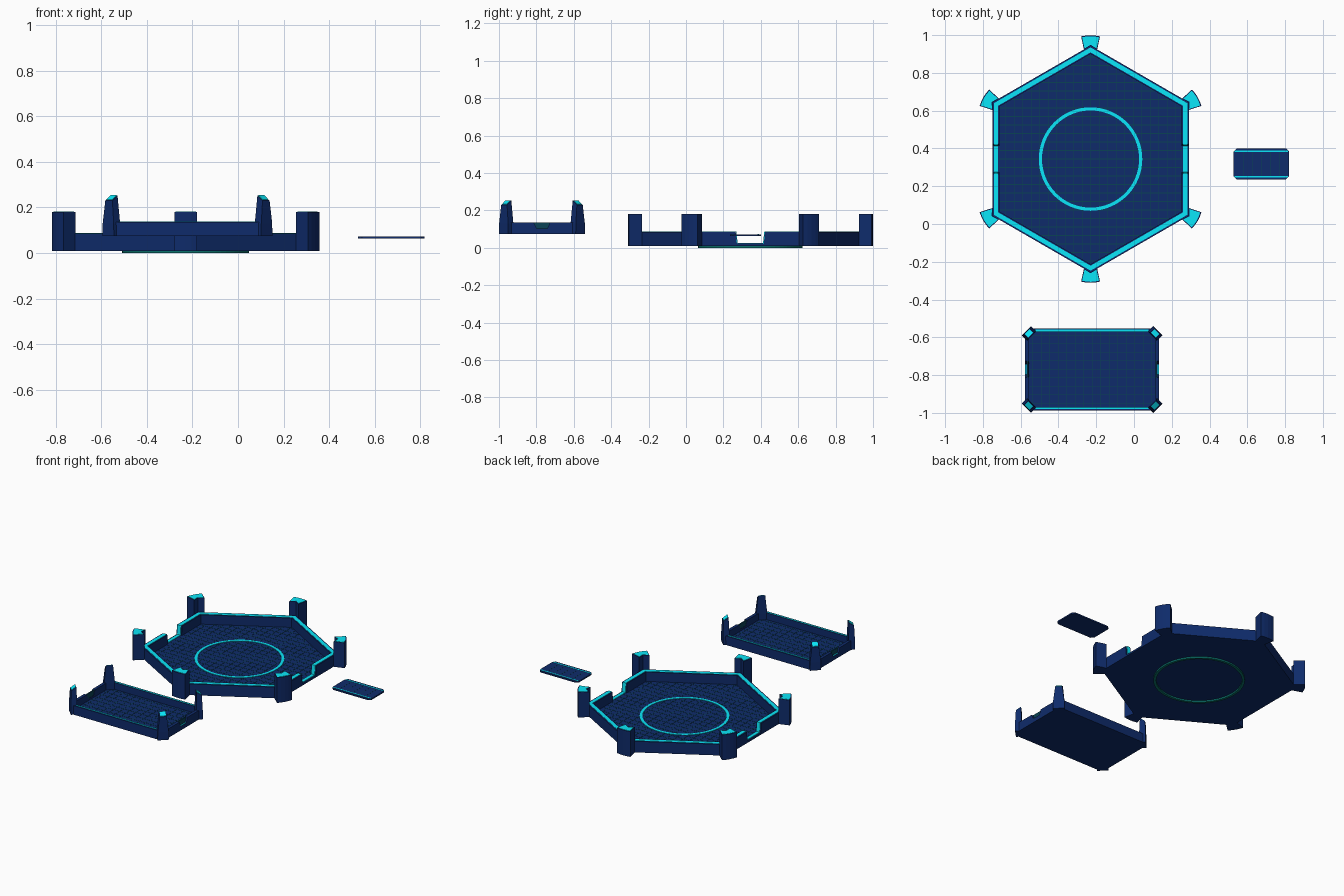
import bpy, bmesh
from math import sin, cos, pi, tan, sqrt, radians
from mathutils import Matrix

if "Cube" in bpy.data.objects:
    bpy.data.objects.remove(bpy.data.objects["Cube"])


def material(name, rgb):
    m = bpy.data.materials.new(name)
    m.diffuse_color = (*rgb, 1)
    m.use_nodes = True
    m.node_tree.nodes["Principled BSDF"].inputs["Base Color"].default_value = m.diffuse_color
    return m


NAVY = material("navy", (0.0045, 0.024, 0.145))
CYAN = material("cyan", (0.003, 0.80, 0.95))
TEAL = material("dark_teal", (0.003, 0.055, 0.09))
GREEN = material("sea_green", (0.003, 0.17, 0.15))


def finish(name, bm, mat):
    bmesh.ops.recalc_face_normals(bm, faces=bm.faces)
    me = bpy.data.meshes.new(name)
    bm.to_mesh(me)
    bm.free()
    ob = bpy.data.objects.new(name, me)
    bpy.context.collection.objects.link(ob)
    me.materials.append(mat)
    return ob


def loft(name, loops, mat, closed=False):
    """Skin equal-length loops; cap the ends, or join last to first."""
    bm = bmesh.new()
    vs = [[bm.verts.new(p) for p in lp] for lp in loops]
    n = len(loops[0])
    pairs = list(zip(vs, vs[1:])) + ([(vs[-1], vs[0])] if closed else [])
    for a, b in pairs:
        for i in range(n):
            j = (i + 1) % n
            bm.faces.new((a[i], a[j], b[j], b[i]))
    if not closed:
        bm.faces.new(vs[0])
        bm.faces.new(vs[-1])
    return finish(name, bm, mat)


def prism(name, pts, z0, z1, mat):
    return loft(name, [[(x, y, z) for x, y in pts] for z in (z0, z1)], mat)


def ring(name, outer, inner, z0, z1, mat):
    return loft(name, [[(x, y, z) for x, y in p] for p, z in
                       ((outer, z0), (outer, z1), (inner, z1), (inner, z0))], mat, True)


def along_x(name, prof, x0, x1, mat):
    return loft(name, [[(x, y, z) for y, z in prof] for x in (x0, x1)], mat)


def polygon(c, r, n, start=pi / 2):
    return [(c[0] + r * cos(start + 2 * pi * i / n), c[1] + r * sin(start + 2 * pi * i / n))
            for i in range(n)]


def chamfered(c, hx, hy, k):
    q = [(hx, hy - k), (hx - k, hy), (k - hx, hy), (-hx, hy - k),
         (-hx, k - hy), (k - hx, -hy), (hx - k, -hy), (hx, k - hy)]
    return [(c[0] + x, c[1] + y) for x, y in q]


def strips(name, boxes, z, h, mat):
    """Thin raised bars given as (x, y, size x, size y)."""
    bm = bmesh.new()
    for x, y, sx, sy in boxes:
        bmesh.ops.create_cube(bm, size=1, matrix=Matrix.Translation((x, y, z)) @
                              Matrix.Diagonal((sx, sy, h, 1)))
    return finish(name, bm, mat)


def cut(ob, cutter):
    m = ob.modifiers.new("notch", 'BOOLEAN')
    m.operation, m.solver, m.object = 'DIFFERENCE', 'EXACT', cutter
    bpy.context.view_layer.objects.active = ob
    bpy.ops.object.modifier_apply(modifier=m.name)


# --- Hexagonal arena ---
H = (-0.23, 0.344)
K = 2 / sqrt(3)                                   # apothem to corner radius
prism("arena_floor", polygon(H, 0.50 * K, 6), 0.01, 0.022, NAVY)
wall = ring("arena_wall", polygon(H, 0.52 * K, 6), polygon(H, 0.482 * K, 6), 0.01, 0.085, NAVY)
trim = ring("arena_wall_trim", polygon(H, 0.512 * K, 6), polygon(H, 0.489 * K, 6),
            0.08, 0.087, CYAN)

# Side gateways with cyan lining
y = H[1]
gate = along_x("gate_cutter", [(y - 0.072, 0.022), (y + 0.072, 0.022),
                               (y + 0.08, 0.10), (y - 0.08, 0.10)], -1, 1, NAVY)
cut(wall, gate)
cut(trim, gate)
bpy.data.objects.remove(gate)
lining = [(y - 0.0785, 0.087), (y - 0.072, 0.022), (y + 0.072, 0.022), (y + 0.0785, 0.087),
          (y + 0.0745, 0.087), (y + 0.068, 0.026), (y - 0.068, 0.026), (y - 0.0745, 0.087)]
for side, s in (("left", -1), ("right", 1)):
    along_x(side + "_gate_lining", lining, H[0] + s * 0.489, H[0] + s * 0.512, CYAN)

# Floor circle, with a darker one underneath
ring("arena_circle", polygon(H, 0.274, 64), polygon(H, 0.257, 64), 0.015, 0.025, CYAN)
ring("arena_foot_circle", polygon(H, 0.279, 64), polygon(H, 0.262, 64), 0.0, 0.015, GREEN)

# Floor grid clipped to the hexagon
bars = []
for i in range(-12, 13):
    d = i * 0.045
    if abs(d) < 0.48:
        bars.append((H[0] + d, H[1], 0.003, 2 * (0.555 - abs(d) * tan(pi / 6))))
    if abs(d) < 0.55:
        bars.append((H[0], H[1] + d, 2 * min(0.481, (0.555 - abs(d)) * sqrt(3)), 0.003))
strips("arena_grid", bars, 0.022, 0.002, TEAL)


# Corner pylons: wedges hugging the corners, with curved backs and cyan caps
def wedge(a, inset):
    k = 1 - inset / 0.05
    pts = [(0.6 + inset, 0), (0.58 + inset, 0.035 * k)]
    pts += [(0.655 - inset - 0.006 * f * f, 0.05 * k * f) for f in (1, 0.5, 0, -0.5, -1)]
    pts.append((0.58 + inset, -0.035 * k))
    return [(H[0] + u * cos(a) - v * sin(a), H[1] + u * sin(a) + v * cos(a)) for u, v in pts]


for i in range(6):
    a = pi / 2 + i * pi / 3
    prism(f"arena_pylon_{i + 1}", wedge(a, 0), 0.01, 0.18, NAVY)
    prism(f"arena_pylon_cap_{i + 1}", wedge(a, 0.005), 0.17, 0.182, CYAN)

# --- Rectangular tray ---
T = (-0.222, -0.77)
prism("tray_floor", chamfered(T, 0.345, 0.208, 0.04), 0.075, 0.09, NAVY)
tray = ring("tray_wall", chamfered(T, 0.355, 0.218, 0.04), chamfered(T, 0.335, 0.198, 0.035),
            0.075, 0.136, NAVY)
y = T[1]
notch = [(y - 0.028, 0.103), (y + 0.028, 0.103), (y + 0.05, 0.15), (y - 0.05, 0.15)]
cutter = along_x("tray_cutter", notch, -1, 1, NAVY)
cut(tray, cutter)
bpy.data.objects.remove(cutter)
panel = [(y - 0.028, 0.103), (y + 0.028, 0.103), (y + 0.0435, 0.136), (y - 0.0435, 0.136)]
for side, s in (("left", -1), ("right", 1)):
    along_x(side + "_tray_panel", panel, T[0] + s * 0.337, T[0] + s * 0.345, TEAL)
    strips(side + "_tray_sill", [(T[0] + s * 0.350, y, 0.007, 0.054)], 0.103, 0.003, CYAN)
strips("tray_wall_trim", [(T[0], y + s * 0.206, 0.60, 0.009) for s in (-1, 1)],
       0.135, 0.006, CYAN)
strips("tray_grid",
       [(T[0] + i * 0.045, y, 0.003, 0.396) for i in range(-7, 8)] +
       [(T[0], y + i * 0.045, 0.67, 0.003) for i in range(-4, 5)], 0.09, 0.002, TEAL)


# Tapered corner posts set diagonally, with sloping cyan tips
def corner_loop(cx, cy, a, hu, hv, z_out, z_in):
    return [(cx + u * cos(a) - v * sin(a), cy + u * sin(a) + v * cos(a), z)
            for u, v, z in ((hu, -hv, z_out), (hu, hv, z_out), (-hu, hv, z_in), (-hu, -hv, z_in))]


for i in range(4):
    a = pi / 4 + i * pi / 2
    sx, sy = (1 if cos(a) > 0 else -1), (1 if sin(a) > 0 else -1)
    c = (T[0] + sx * 0.334, T[1] + sy * 0.191)
    loft(f"tray_post_{i + 1}", [corner_loop(*c, a, 0.020, 0.035, 0.075, 0.075),
                                corner_loop(*c, a, 0.020, 0.034, 0.13, 0.13),
                                corner_loop(*c, a, 0.016, 0.022, 0.23, 0.252)], NAVY)
    loft(f"tray_post_tip_{i + 1}", [corner_loop(*c, a, 0.013, 0.018, 0.228, 0.246),
                                    corner_loop(*c, a, 0.013, 0.018, 0.235, 0.254)], CYAN)

# --- Bridge plate ---
B = (0.674, 0.318)
prism("bridge_plate", chamfered(B, 0.146, 0.083, 0.016), 0.063, 0.072, NAVY)
strips("bridge_rails", [(B[0], B[1] + s * 0.067, 0.284, 0.008) for s in (-1, 1)],
       0.0715, 0.003, CYAN)
strips("bridge_grid", [(B[0] + i * 0.047, B[1], 0.003, 0.126) for i in range(-2, 3)],
       0.0715, 0.002, TEAL)
